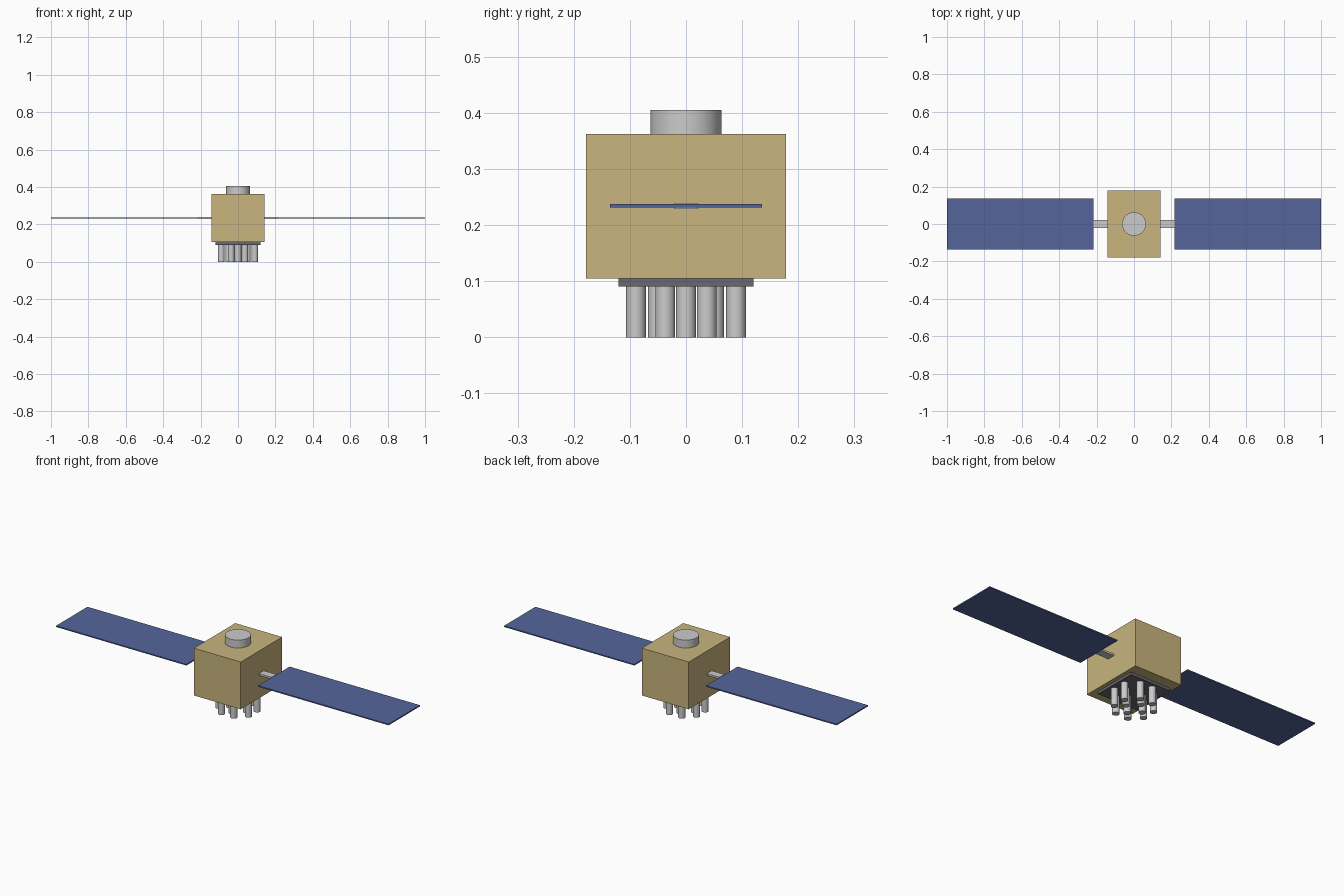
import bpy, math

if "Cube" in bpy.data.objects:
    bpy.data.objects.remove(bpy.data.objects["Cube"])

def material(name, color):
    m = bpy.data.materials.new(name)
    m.diffuse_color = (*color, 1)
    m.use_nodes = True
    m.node_tree.nodes["Principled BSDF"].inputs["Base Color"].default_value = m.diffuse_color
    return m

gold = material("gold_foil", (0.58, 0.46, 0.21))
blue = material("solar_blue", (0.09, 0.13, 0.33))
dark = material("dark_grey", (0.14, 0.14, 0.16))

def box(name, lo, hi, mat=None):
    centre = [(a + b) / 2 for a, b in zip(lo, hi)]
    bpy.ops.mesh.primitive_cube_add(size=1, location=centre)
    ob = bpy.context.object
    ob.name = name
    ob.scale = [b - a for a, b in zip(lo, hi)]
    bpy.ops.object.transform_apply(location=False, rotation=False, scale=True)
    if mat:
        ob.data.materials.append(mat)
    return ob

def cylinder(name, x, y, r, z0, z1, sides=32):
    bpy.ops.mesh.primitive_cylinder_add(vertices=sides, radius=r, depth=z1 - z0,
                                        location=(x, y, (z0 + z1) / 2))
    bpy.context.object.name = name
    bpy.ops.object.shade_smooth_by_angle()

# main body, engine mounting plate and docking collar
box("body", (-0.141, -0.178, 0.105), (0.141, 0.178, 0.362), gold)
box("engine_plate", (-0.12, -0.12, 0.091), (0.12, 0.12, 0.105), dark)
cylinder("top_collar", 0, 0, 0.0635, 0.362, 0.405, 48)

# solar wings on both sides
for side, s in (("left", -1), ("right", 1)):
    for name, x0, x1, w, z0, z1, mat in (
            ("arm", 0.141, 0.216, 0.021, 0.229, 0.239, None),
            ("solar_panel", 0.216, 1.0, 0.135, 0.231, 0.2375, blue)):
        a, b = sorted((s * x0, s * x1))
        box(f"{side}_{name}", (a, -w, z0), (b, w, z1), mat)

# thrusters: outer ring of eight, inner ring of four
for ring, count, radius, offset in (("outer", 8, 0.0965, math.pi / 8),
                                    ("inner", 4, 0.05, 0)):
    for i in range(count):
        a = offset + math.tau * i / count
        cylinder(f"{ring}_thruster_{i + 1}", radius * math.cos(a),
                 radius * math.sin(a), 0.0175, 0, 0.091)
